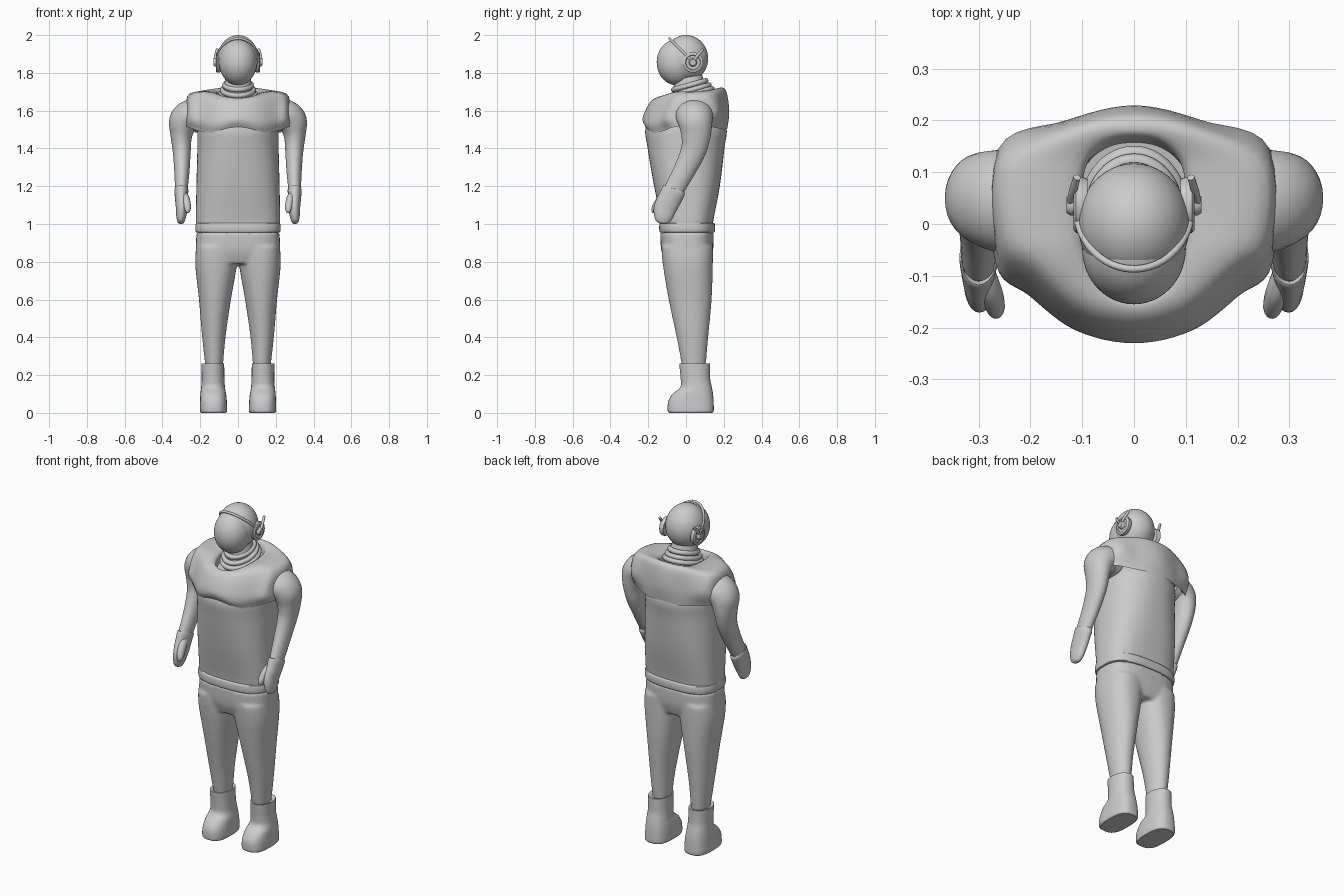
import bpy, bmesh, math
from mathutils import Vector

if "Cube" in bpy.data.objects:
    bpy.data.objects.remove(bpy.data.objects["Cube"])


def catmull(keys, steps, closed=False):
    """Smoothly resample a list of equal-length tuples."""
    n, out = len(keys), []
    for i in range(n if closed else n - 1):
        ids = (i - 1, i, i + 1, i + 2)
        p = [keys[j % n] if closed else keys[min(max(j, 0), n - 1)] for j in ids]
        for k in range(steps):
            t = k / steps
            out.append(tuple(0.5 * (2 * b + (c - a) * t + (2 * a - 5 * b + 4 * c - d) * t * t
                                    + (3 * b - a - 3 * c + d) * t ** 3)
                             for a, b, c, d in zip(*p)))
    if not closed:
        out.append(tuple(keys[-1]))
    return out


def finish(name, bm, angle=40):
    bmesh.ops.recalc_face_normals(bm, faces=bm.faces)
    me = bpy.data.meshes.new(name)
    bm.to_mesh(me)
    bm.free()
    ob = bpy.data.objects.new(name, me)
    bpy.context.collection.objects.link(ob)
    bpy.ops.object.select_all(action='DESELECT')
    ob.select_set(True)
    bpy.context.view_layer.objects.active = ob
    bpy.ops.object.shade_smooth_by_angle(angle=math.radians(angle))
    return ob


def skin(bm, rings):
    """Bridge closed rings of points and cap both ends."""
    vs = [[bm.verts.new(p) for p in r] for r in rings]
    n = len(vs[0])
    for a, b in zip(vs, vs[1:]):
        for i in range(n):
            bm.faces.new((a[i], a[(i + 1) % n], b[(i + 1) % n], b[i]))
    bm.faces.new(vs[0])
    bm.faces.new(vs[-1])


def loft(bm, keys, upright=True, seg=32, steps=5):
    """keys: (x, y, z, radius_a, radius_b, squareness)"""
    ks = catmull(keys, steps)
    rings = []
    for i, (x, y, z, ra, rb, e) in enumerate(ks):
        a, b = Vector((1, 0, 0)), Vector((0, 1, 0))
        if not upright:
            t = Vector(ks[min(i + 1, len(ks) - 1)][:3]) - Vector(ks[max(i - 1, 0)][:3])
            t.normalize()
            a = (b - t * t.y).normalized()
            b = t.cross(a)
        ring = []
        for j in range(seg):
            u = 2 * math.pi * j / seg
            c, s = math.cos(u), math.sin(u)
            ring.append(Vector((x, y, z))
                        + a * ra * math.copysign(abs(c) ** (2 / e), c)
                        + b * rb * math.copysign(abs(s) ** (2 / e), s))
        rings.append(ring)
    skin(bm, rings)


def part(name, keys, upright=True, seg=32, steps=5):
    bm = bmesh.new()
    loft(bm, keys, upright, seg, steps)
    return finish(name, bm)


def ring(name, center, rx, ry, thick, tilt):
    pts = []
    for i in range(49):
        u = 2 * math.pi * i / 48
        y = ry * math.sin(u)
        pts.append((center[0] + rx * math.cos(u), center[1] + y, center[2] + y * tilt))
    bm = bmesh.new()
    rings = []
    for i, p in enumerate(pts[:-1]):
        out = Vector((math.cos(2 * math.pi * i / 48), math.sin(2 * math.pi * i / 48), 0))
        rings.append([Vector(p) + out * thick * math.cos(v) + Vector((0, 0, thick * math.sin(v)))
                      for v in [k * math.pi / 6 for k in range(12)]])
    vs = [[bm.verts.new(p) for p in r] for r in rings]
    for i in range(48):
        for k in range(12):
            a, b = vs[i], vs[(i + 1) % 48]
            bm.faces.new((a[k], a[(k + 1) % 12], b[(k + 1) % 12], b[k]))
    return finish(name, bm)


# Torso and belt
part("torso", [(0, .006, .97, .218, .135, 2.8), (0, .007, 1.02, .223, .138, 2.8),
               (0, .005, 1.2, .22, .174, 2.6), (0, 0, 1.4, .215, .203, 2.3),
               (0, 0, 1.51, .212, .214, 2.2), (0, 0, 1.6, .18, .16, 2)], seg=64)
part("belt", [(0, .006, .955, .21, .135, 2.8), (0, .006, .957, .223, .145, 2.8),
              (0, .006, .98, .226, .148, 2.8), (0, .006, 1.003, .223, .145, 2.8),
              (0, .006, 1.005, .21, .135, 2.8)], seg=64, steps=3)

# Padded vest: half outlines from front centre to back centre
edge = [(0, -.212, 1.512), (.12, -.185, 1.485), (.205, -.12, 1.5), (.27, -.05, 1.522),
        (.27, .11, 1.525), (.13, .195, 1.51), (0, .22, 1.515)]
full = [(0, -.23, 1.56), (.11, -.206, 1.545), (.2, -.138, 1.56), (.265, -.075, 1.575),
        (.262, .145, 1.6), (.13, .2, 1.59), (0, .229, 1.6)]
top = [(0, -.19, 1.645), (.1, -.165, 1.655), (.19, -.08, 1.685), (.245, -.02, 1.688),
       (.245, .115, 1.692), (.12, .187, 1.705), (0, .212, 1.705)]
neck = [(0, -.15, 1.665), (.07, -.12, 1.675), (.107, -.04, 1.69), (.115, .04, 1.697),
        (.105, .12, 1.705), (.06, .163, 1.715), (0, .175, 1.72)]


def shrink(pts, s, dz):
    return [(x * s, y * s, z + dz) for x, y, z in pts]


rows = [shrink(edge, .85, .03), shrink(edge, .98, -.003), edge, full, top, neck, shrink(neck, .9, -.05)]
rows = [catmull(h + [(-x, y, z) for x, y, z in h[-2:0:-1]], 6, True) for h in rows]
cols = [catmull(list(c), 5) for c in zip(*rows)]
bm = bmesh.new()
skin(bm, list(zip(*cols)))
finish("vest", bm, 60)

# Trousers: two legs and hips blended together
bm = bmesh.new()
for s in (1, -1):
    loft(bm, [(s * .126, .042, .24, .046, .062, 2), (s * .128, .034, .4, .062, .084, 2),
              (s * .122, .022, .6, .085, .114, 2.1), (s * .116, .01, .78, .11, .132, 2.3),
              (s * .112, .006, .88, .11, .137, 2.4)])
loft(bm, [(0, .008, .79, .2, .115, 2.6), (0, .006, .86, .222, .137, 2.7), (0, .005, .955, .22, .142, 2.8)])
trousers = finish("trousers", bm)
m = trousers.modifiers.new("blend", 'REMESH')
m.mode, m.voxel_size, m.use_smooth_shade = 'VOXEL', .009, True
m = trousers.modifiers.new("soften", 'SMOOTH')
m.factor, m.iterations = .5, 8

for s, side in ((1, "left"), (-1, "right")):
    # Boots
    part(side + "_boot", [(s * .13, .025, 0, .066, .115, 2.8), (s * .13, .025, .012, .072, .122, 2.8),
                          (s * .13, .026, .06, .071, .12, 2.7), (s * .131, .036, .1, .068, .107, 2.5),
                          (s * .132, .053, .135, .063, .084, 2.3), (s * .132, .05, .18, .06, .078, 2.2),
                          (s * .133, .046, .25, .06, .081, 2.1), (s * .133, .046, .262, .058, .079, 2.1),
                          (s * .133, .046, .255, .044, .06, 2)], seg=40)
    # Arms
    part(side + "_arm", [(s * .2, .04, 1.575, .105, .09, 2), (s * .255, .045, 1.568, .1, .088, 2),
                         (s * .288, .05, 1.535, .09, .08, 2), (s * .3, .053, 1.47, .078, .058, 2),
                         (s * .298, .04, 1.39, .067, .048, 2), (s * .297, -.005, 1.29, .058, .041, 2),
                         (s * .3, -.065, 1.18, .052, .033, 2)], upright=False)
    # Mittens with thumbs
    part(side + "_mitten", [(s * .3, -.062, 1.185, .05, .028, 2), (s * .3, -.064, 1.18, .062, .037, 2),
                            (s * .3, -.083, 1.14, .062, .034, 2), (s * .298, -.11, 1.085, .06, .031, 2),
                            (s * .301, -.12, 1.04, .05, .026, 2), (s * .303, -.126, 1.01, .033, .017, 2),
                            (s * .304, -.128, 1.0, .006, .005, 2)], upright=False, seg=24)
    part(side + "_thumb", [(s * .29, -.09, 1.16, .022, .02, 2), (s * .276, -.13, 1.13, .024, .021, 2),
                           (s * .268, -.158, 1.09, .022, .019, 2), (s * .266, -.17, 1.066, .014, .012, 2),
                           (s * .266, -.173, 1.058, .003, .003, 2)], upright=False, seg=16)

    # Ear pieces: dished disc, hub and aerial
    bm = bmesh.new()
    rings = []
    for r, x in ((.05, .09), (.054, .1), (.054, .112), (.048, .117), (.04, .117), (.037, .111),
                 (.022, .111), (.02, .124), (.016, .13)):
        rings.append([(s * x, .037 + r * math.cos(k * math.pi / 16), 1.855 + r * math.sin(k * math.pi / 16))
                      for k in range(32)])
    skin(bm, rings)
    finish(side + "_ear_piece", bm)
    part(side + "_aerial", [(s * .124, .037, 1.86, .007, .007, 2), (s * .118, .062, 1.893, .008, .008, 2),
                            (s * .11, .09, 1.925, .007, .007, 2)], upright=False, seg=12)

# Neck with stacked tilted rings
part("neck", [(0, .02, 1.62, .085, .1, 2), (0, .02, 1.7, .08, .09, 2), (0, .015, 1.79, .062, .07, 2)])
for i, (y, z, rx, ry) in enumerate(((.025, 1.685, .092, .112), (.022, 1.708, .082, .1), (.02, 1.735, .07, .085))):
    ring("neck_ring_%d" % (i + 1), (0, y, z), rx, ry, .014, .28)

# Helmet and face plate
for name, loc, scale in (("helmet", (0, 0, 1.876), (.108, .117, .124)),
                         ("face_plate", (0, -.048, 1.856), (.1, .107, .122))):
    bm = bmesh.new()
    bmesh.ops.create_uvsphere(bm, u_segments=48, v_segments=32, radius=1)
    for v in bm.verts:
        v.co = Vector(loc) + Vector(a * b for a, b in zip(v.co, scale))
    finish(name, bm)

# Band over the brow from ear to ear
band = []
for i in range(25):
    t = math.pi * i / 24
    band.append((.111 * math.cos(t), .03 - .117 * math.sin(t), 1.865 + .117 * math.sin(t), .007, .007, 2))
part("head_band", band, upright=False, seg=10, steps=1)
